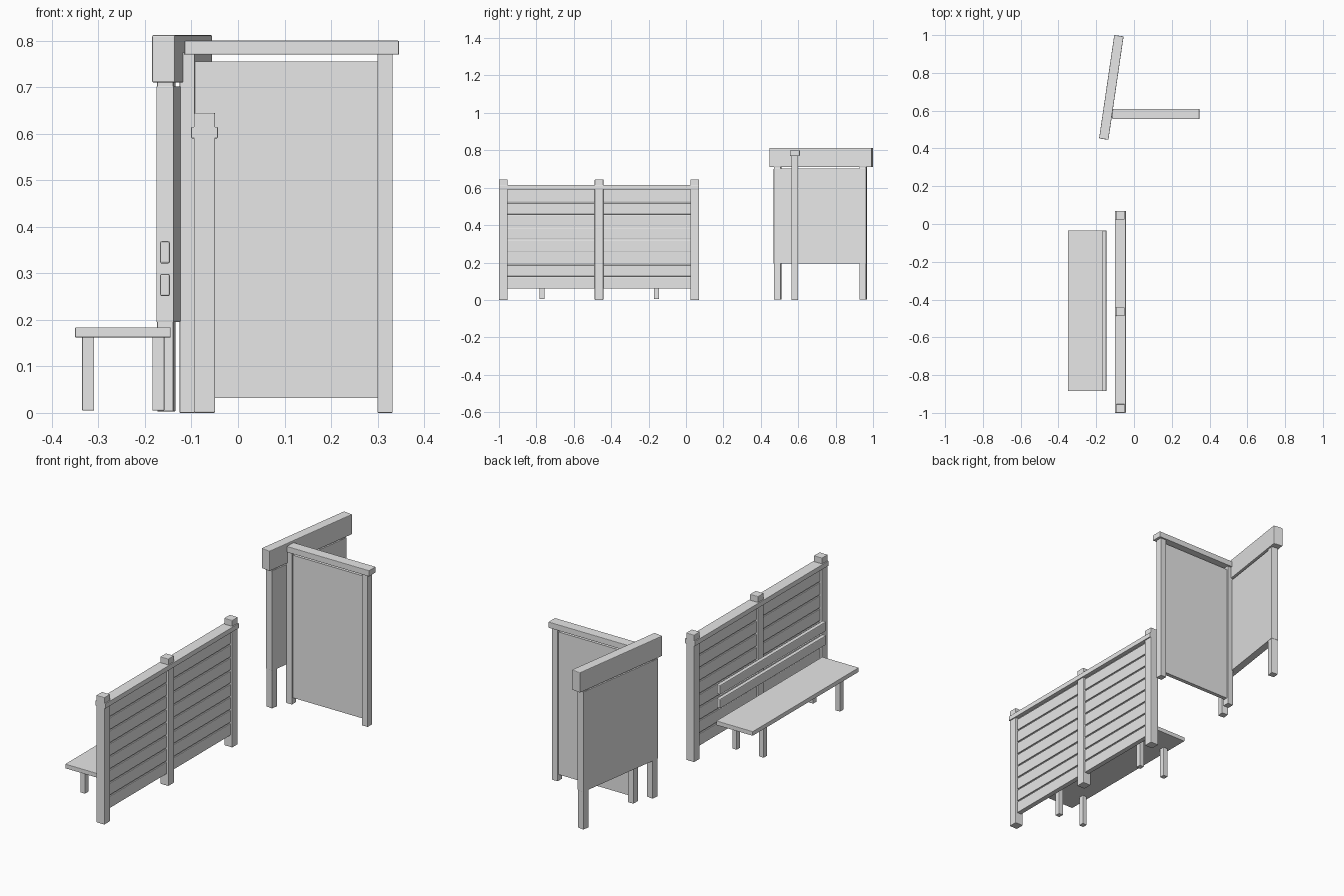
import bpy
import math
from mathutils import Matrix, Vector

cube = bpy.data.objects.get("Cube")
if cube:
    bpy.data.objects.remove(cube, do_unlink=True)

grey = bpy.data.materials.new("light_grey")
grey.use_nodes = True
COLOUR = (0.8, 0.8, 0.8, 1)
grey.diffuse_color = COLOUR
grey.node_tree.nodes["Principled BSDF"].inputs["Base Color"].default_value = COLOUR


def box(name, x, y, z, bevel=0.002, frame=None):
    """Box between (low, high) limits on each axis, optionally placed in a frame."""
    bpy.ops.mesh.primitive_cube_add(size=1)
    ob = bpy.context.object
    ob.name = name
    mid = Vector([(a + b) / 2 for a, b in (x, y, z)])
    size = Vector([b - a for a, b in (x, y, z)])
    ob.data.transform(Matrix.Diagonal(size).to_4x4())
    ob.matrix_world = (frame or Matrix()) @ Matrix.Translation(mid)
    ob.data.materials.append(grey)
    if bevel:
        mod = ob.modifiers.new("soft_edges", 'BEVEL')
        mod.width = bevel
        mod.segments = 2
    return ob


def around(centre, size):
    return centre - size / 2, centre + size / 2


# Fence: three posts, top rail, and slatted infill in two bays
FENCE_X = -0.072
post_ys = (-0.977, -0.465, 0.047)
for i, y in enumerate(post_ys):
    box(f"fence_post_{i + 1}", around(FENCE_X, 0.046), around(y, 0.046), (0, 0.645), 0.003)
box("fence_top_rail", around(FENCE_X, 0.057), (-1, 0.07), (0.59, 0.615))

PITCH = 0.0663
for bay, (y0, y1) in enumerate(zip(post_ys, post_ys[1:])):
    box(f"fence_backing_{bay + 1}", around(FENCE_X, 0.014), (y0, y1), (0.063, 0.59), 0)
    for n in range(8):
        low = 0.06 + n * PITCH
        box(f"fence_slat_{bay + 1}_{n + 1}", around(FENCE_X, 0.026), (y0, y1),
            (low, low + PITCH - 0.007))

# Bench: seat, four legs, two backrest boards
BENCH_Y = (-0.885, -0.035)
box("bench_seat", (-0.35, -0.145), BENCH_Y, (0.162, 0.184))
for side, x in (("outer", -0.322), ("inner", -0.171)):
    for end, y in (("front", -0.77), ("back", -0.158)):
        box(f"bench_leg_{side}_{end}", around(x, 0.026), around(y, 0.028), (0.005, 0.165))
for i, z in enumerate((0.275, 0.345)):
    box(f"bench_backrest_{i + 1}", around(-0.157, 0.021), BENCH_Y, around(z, 0.048), 0.004)

# Straight screen: two posts, top rail, thin panel
SCREEN_Y = 0.582
for side, x in (("right", -0.109), ("left", 0.316)):
    box(f"screen_post_{side}", around(x, 0.033), around(SCREEN_Y, 0.036), (0, 0.775))
box("screen_top_rail", (-0.115, 0.346), around(SCREEN_Y, 0.053), (0.77, 0.8))
box("screen_panel", (-0.1, 0.305), around(SCREEN_Y, 0.02), (0.032, 0.755), 0)

# Angled screen: heavy beam, two posts, raised panel enclosing the posts
frame = Matrix.Translation((-0.12, 0.723, 0)) @ Matrix.Rotation(math.radians(-8.35), 4, 'Z')
box("angled_beam", around(0, 0.05), around(0, 0.553), (0.71, 0.812), 0.003, frame)
for end, y in (("front", -0.235), ("back", 0.227)):
    box(f"angled_post_{end}", around(0, 0.035), around(y, 0.035), (0.003, 0.715), 0.002, frame)
box("angled_panel", around(0, 0.038), around(-0.004, 0.5), (0.195, 0.702), 0.001, frame)
